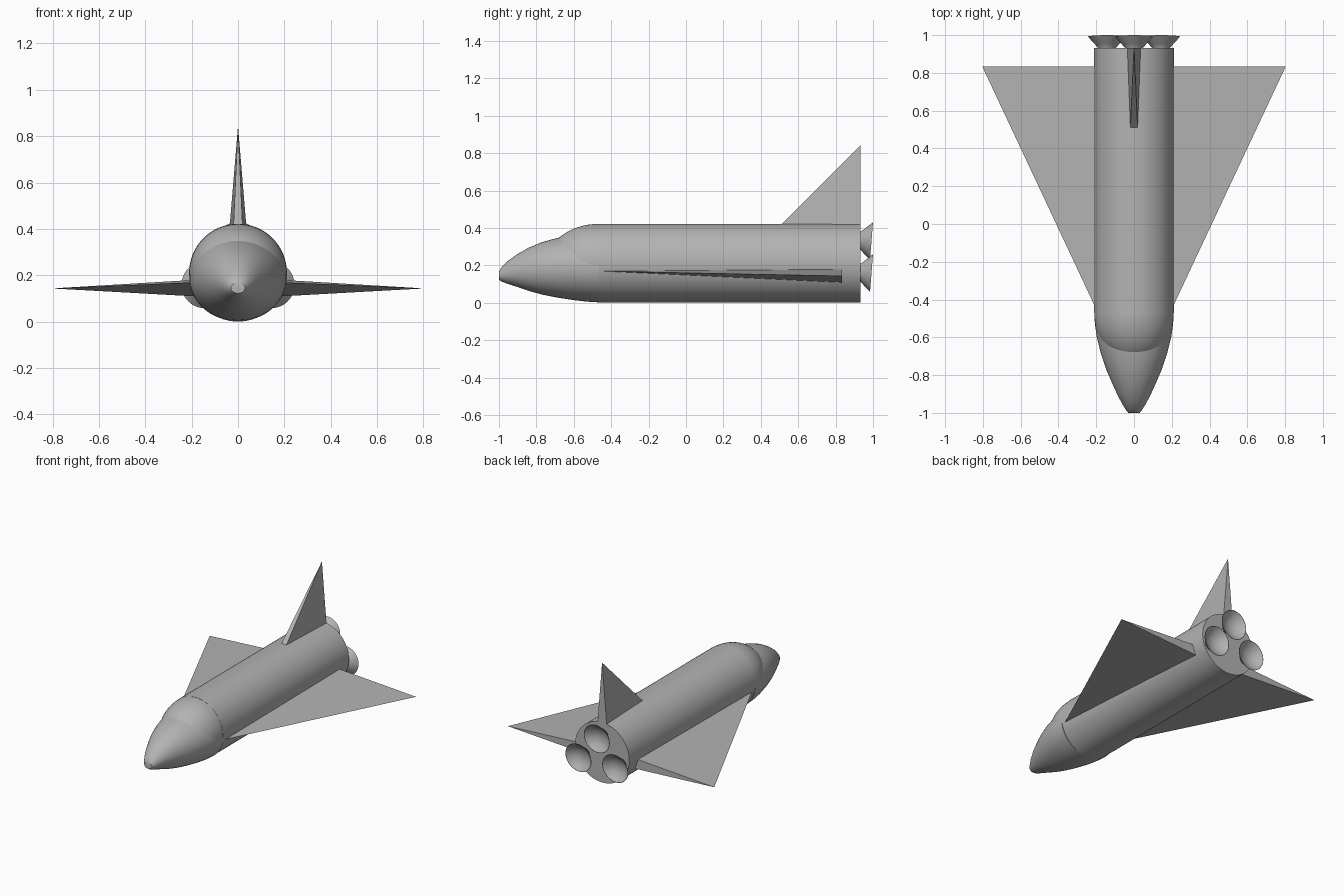
import bpy, bmesh, math
from mathutils import Matrix, Vector

if "Cube" in bpy.data.objects:
    bpy.data.objects.remove(bpy.data.objects["Cube"])

grey = bpy.data.materials.new("light_grey")
grey.diffuse_color = (0.45, 0.45, 0.45, 1)
grey.use_nodes = True
grey.node_tree.nodes["Principled BSDF"].inputs["Base Color"].default_value = grey.diffuse_color


def finish(name, bm, smooth=True):
    bmesh.ops.recalc_face_normals(bm, faces=bm.faces)
    me = bpy.data.meshes.new(name)
    bm.to_mesh(me)
    bm.free()
    me.materials.append(grey)
    ob = bpy.data.objects.new(name, me)
    bpy.context.collection.objects.link(ob)
    if smooth:
        bpy.ops.object.select_all(action='DESELECT')
        ob.select_set(True)
        bpy.context.view_layer.objects.active = ob
        bpy.ops.object.shade_smooth_by_angle(angle=math.radians(35))
    return ob


def loft(name, sections, n=64, caps=True, closed=False):
    """Elliptical rings along y: (y, half width, bottom z, top z)."""
    bm = bmesh.new()
    rings = []
    for y, w, lo, hi in sections:
        c, h = (lo + hi) / 2, (hi - lo) / 2
        rings.append([bm.verts.new((w * math.cos(2 * math.pi * i / n), y,
                                    c + h * math.sin(2 * math.pi * i / n)))
                      for i in range(n)])
    pairs = list(zip(rings, rings[1:]))
    if closed:
        pairs.append((rings[-1], rings[0]))
    for a, b in pairs:
        for i in range(n):
            j = (i + 1) % n
            bm.faces.new((a[i], a[j], b[j], b[i]))
    if caps:
        bm.faces.new(rings[0])
        bm.faces.new(rings[-1])
    return finish(name, bm)


def spike(name, base, apex):
    """Flat-sided pyramid over a base polygon."""
    bm = bmesh.new()
    vs = [bm.verts.new(p) for p in base]
    top = bm.verts.new(apex)
    bm.faces.new(vs)
    for i, v in enumerate(vs):
        bm.faces.new((v, vs[(i + 1) % len(vs)], top))
    return finish(name, bm, smooth=False)


# Fuselage tube
R = 0.211
loft("fuselage", [(-0.47, R, 0, 2 * R), (0.933, R, 0, 2 * R)])

# Drooped nose
loft("nose", [(-1.0, 0.03, 0.122, 0.168), (-0.985, 0.042, 0.113, 0.190),
              (-0.95, 0.064, 0.100, 0.225), (-0.90, 0.090, 0.084, 0.261),
              (-0.84, 0.117, 0.063, 0.295), (-0.77, 0.147, 0.044, 0.324),
              (-0.69, 0.174, 0.028, 0.346), (-0.60, 0.197, 0.014, 0.362),
              (-0.53, 0.207, 0.006, 0.370), (-0.465, 0.2105, 0.002, 0.374)])

# Canopy dome blending the tube into the nose
bm = bmesh.new()
bmesh.ops.create_uvsphere(bm, u_segments=64, v_segments=32, radius=1,
                          matrix=Matrix.Translation((0, -0.47, R))
                          @ Matrix.Diagonal((R - 0.001, 0.275, R - 0.001, 1))
                          @ Matrix.Rotation(math.pi / 2, 4, 'X'))
bmesh.ops.bisect_plane(bm, geom=bm.verts[:] + bm.edges[:] + bm.faces[:],
                       plane_co=(0, -0.46, 0), plane_no=(0, 1, 0), clear_outer=True)
bmesh.ops.bisect_plane(bm, geom=bm.verts[:] + bm.edges[:] + bm.faces[:],
                       plane_co=(0, 0, 0.17), plane_no=(0, 0, 1), clear_inner=True)
finish("canopy", bm)

# Delta wings
for side, s in (("right", 1), ("left", -1)):
    spike(side + "_wing", [(s * 0.17, -0.515, 0.170), (s * 0.17, 0.833, 0.181),
                           (s * 0.17, 0.833, 0.108)], (s * 0.803, 0.833, 0.143))

# Tail fin
spike("tail_fin", [(-0.02, 0.49, 0.40), (0.02, 0.49, 0.40),
                   (0.037, 0.933, 0.40), (-0.037, 0.933, 0.40)], (0, 0.933, 0.843))

# Engine bells: thin cups, tilted slightly downwards
outer = [(-0.025, 0.040), (0.0, 0.048), (0.015, 0.062), (0.035, 0.080), (0.058, 0.101)]
inner = [(0.058, 0.099), (0.040, 0.080), (0.024, 0.058), (0.014, 0.035), (0.010, 0.004)]
for name, x, z in (("top", 0, 0.334), ("right", 0.143, 0.163), ("left", -0.143, 0.163)):
    bell = loft(name + "_engine_bell", [(y, r, -r, r) for y, r in outer + inner], n=48)
    bell.data.transform(Matrix.Translation((x, 0.934, z))
                        @ Matrix.Rotation(math.radians(-4.5), 4, 'X'))
